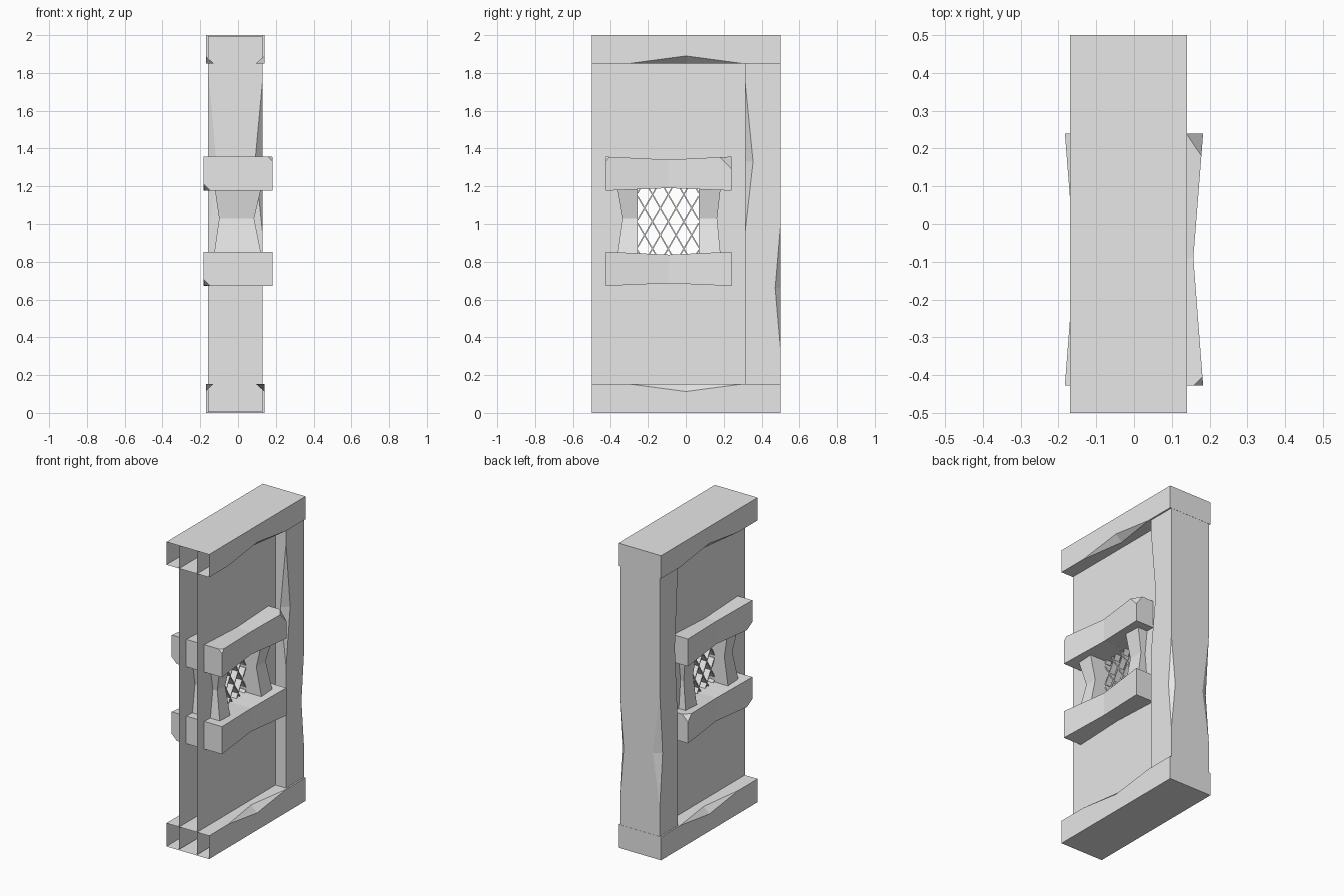
import bpy
import bmesh
from mathutils import Vector

if "Cube" in bpy.data.objects:
    bpy.data.objects.remove(bpy.data.objects["Cube"], do_unlink=True)

GREY = (0.8, 0.8, 0.8, 1)
stone = bpy.data.materials.new("plain grey")
stone.use_nodes = True
stone.diffuse_color = GREY
stone.node_tree.nodes["Principled BSDF"].inputs["Base Color"].default_value = GREY


def ring_y(y, x0, x1, z0, z1):
    return [(x0, y, z0), (x1, y, z0), (x1, y, z1), (x0, y, z1)]


def ring_z(z, x0, x1, y0, y1):
    return [(x0, y0, z), (x1, y0, z), (x1, y1, z), (x0, y1, z)]


def loft(bm, rings, open_start=False):
    """Join four-sided rings into a block; the first end may stay open."""
    rows = [[bm.verts.new(p) for p in r] for r in rings]
    for a, b in zip(rows, rows[1:]):
        for i in range(4):
            j = (i + 1) % 4
            bm.faces.new((a[i], a[j], b[j], b[i]))
    if not open_start:
        bm.faces.new(rows[0])
    bm.faces.new(rows[-1])
    bm.normal_update()


def split_at(bm, p):
    """Add a vertex at point p on the edge that runs through it."""
    for e in bm.edges:
        a, b = e.verts
        d = b.co - a.co
        t = (p - a.co).dot(d) / d.length_squared
        if 0.001 < t < 0.999 and (a.co + d * t - p).length < 1e-4:
            v = bmesh.utils.edge_split(e, a, t)[1]
            v.co = p
            return v


def chip(bm, a, b, p, q):
    """Knock a wedge out of edge a-b, reaching p and q on its two faces."""
    a, b, p, q = map(Vector, (a, b, p, q))
    va, vb = split_at(bm, a), split_at(bm, b)
    bm.normal_update()
    edge = bm.edges.get((va, vb))
    tips = []
    for tip in (p, q):
        face = min(edge.link_faces, key=lambda f: abs(f.normal.dot(tip - a)))
        bmesh.utils.face_split(face, va, vb, coords=[tip])
        tips.append(min(bm.verts, key=lambda v: (v.co - tip).length))
    bmesh.ops.delete(bm, geom=[edge], context='EDGES')
    bm.faces.new((va, tips[0], tips[1]))
    bm.faces.new((vb, tips[1], tips[0]))
    bm.normal_update()


def trim(bm, corner, inward):
    """Slice off one corner; inward gives the signed reach on each axis."""
    corner = Vector(corner)
    normal = -Vector([1 / d for d in inward])
    cut = bmesh.ops.bisect_plane(
        bm, geom=bm.verts[:] + bm.edges[:] + bm.faces[:],
        plane_co=corner + Vector((inward[0], 0, 0)), plane_no=normal,
        clear_outer=True)["geom_cut"]
    edges = [g for g in cut if isinstance(g, bmesh.types.BMEdge)]
    bmesh.ops.holes_fill(bm, edges=edges, sides=0)


def finish(bm, name):
    bmesh.ops.recalc_face_normals(bm, faces=bm.faces[:])
    mesh = bpy.data.meshes.new(name)
    bm.to_mesh(mesh)
    bm.free()
    mesh.materials.append(stone)
    bpy.context.collection.objects.link(bpy.data.objects.new(name, mesh))


# Main sizes
LEFT, RIGHT = -0.17, 0.14
WIN_Y, WIN_Z = (-0.255, 0.068), (0.835, 1.19)

# Top and bottom beams, hollow and open at the front, chipped on inner edges
for name, z0, z1, inner, step in (("bottom_beam", 0, 0.153, 0.153, -0.04),
                                  ("top_beam", 1.85, 2, 1.85, 0.04)):
    bm = bmesh.new()
    loft(bm, [ring_y(y, LEFT, RIGHT, z0, z1) for y in (-0.5, 0.5)], True)
    for x, reach in ((LEFT, 0.04), (RIGHT, -0.045)):
        chip(bm, (x, -0.3, inner), (x, 0.3, inner),
             (x, 0, inner + step), (x + reach, 0, inner))
    finish(bm, name)

# Back post with worn edges
bm = bmesh.new()
px0, px1, py0, py1 = -0.16, 0.13, 0.312, 0.499
loft(bm, [ring_z(z, px0, px1, py0, py1) for z in (0.006, 1.994)])
for x, y, low, high, mid, dx, dy in (
        (px1, py0, 0.95, 1.76, 1.33, -0.04, 0.043),
        (px0, py0, 0.85, 1.84, 1.33, 0.045, 0.03),
        (px1, py1, 0.35, 0.98, 0.66, -0.03, -0.027),
        (px0, py1, 0.34, 1.1, 0.69, 0.05, -0.03)):
    chip(bm, (x, y, low), (x, y, high), (x + dx, y, mid), (x, y + dy, mid))
finish(bm, "back_post")

# Two thin wall sheets with a window opening
ys = (-0.5, *WIN_Y, 0.49)
zs = (0.005, *WIN_Z, 1.995)
for name, x in (("left_wall_sheet", -0.077), ("right_wall_sheet", 0.053)):
    bm = bmesh.new()
    grid = [[bm.verts.new((x, y, z)) for z in zs] for y in ys]
    for i in range(3):
        for j in range(3):
            if (i, j) != (1, 1):
                bm.faces.new((grid[i][j], grid[i + 1][j],
                              grid[i + 1][j + 1], grid[i][j + 1]))
    finish(bm, name)

# Window sill and lintel: bars pinched at the middle, with broken corners
BX, BY0, BY1 = 0.183, -0.427, 0.24
for name, z0, z1 in (("window_sill", 0.672, 0.853), ("window_lintel", 1.177, 1.357)):
    bm = bmesh.new()
    loft(bm, [ring_y(BY0, -BX, BX, z0, z1),
              ring_y(-0.09, -0.157, 0.157, z0 + 0.014, z1 - 0.016),
              ring_y(BY1, -BX, BX, z0, z1)])
    trim(bm, (-BX, BY0, z0), (0.037, 0.06, 0.037))
    if name == "window_lintel":
        trim(bm, (BX, BY1, z1), (-0.045, -0.07, -0.065))
        trim(bm, (BX, BY0, z1), (-0.025, 0.025, -0.025))
    else:
        trim(bm, (-BX, BY1, z1), (0.04, -0.05, -0.04))
    finish(bm, name)

# Window jambs, waisted at mid height
for name, y0, y1, m0, m1 in (("front_jamb", -0.367, WIN_Y[0], -0.337, WIN_Y[0]),
                             ("back_jamb", WIN_Y[1], 0.185, WIN_Y[1], 0.165)):
    bm = bmesh.new()
    loft(bm, [ring_z(0.82, -0.13, 0.127, y0, y1),
              ring_z(1.03, -0.1, 0.085, m0, m1),
              ring_z(1.2, -0.125, 0.125, y0, y1)])
    finish(bm, name)

# Diagonal window lattice
bm = bmesh.new()
mid_y, mid_z = sum(WIN_Y) / 2, sum(WIN_Z) / 2
half_y, half_z = WIN_Y[1] - mid_y, WIN_Z[1] - mid_z
SLOPE, STEP = 1.73, 0.083
for lean in (1, -1):
    for n in range(-3, 4):
        shift = n * STEP
        ends = sorted(lean * SLOPE * (s * half_y - shift) for s in (1, -1))
        low, high = max(ends[0], -half_z), min(ends[1], half_z)
        if high - low < 0.02:
            continue
        rings = []
        for z in (low, high):
            y = mid_y + shift + lean * z / SLOPE
            rings.append(ring_z(mid_z + z, -0.03, 0.01, y - 0.004, y + 0.004))
        loft(bm, rings)
finish(bm, "window_lattice")
